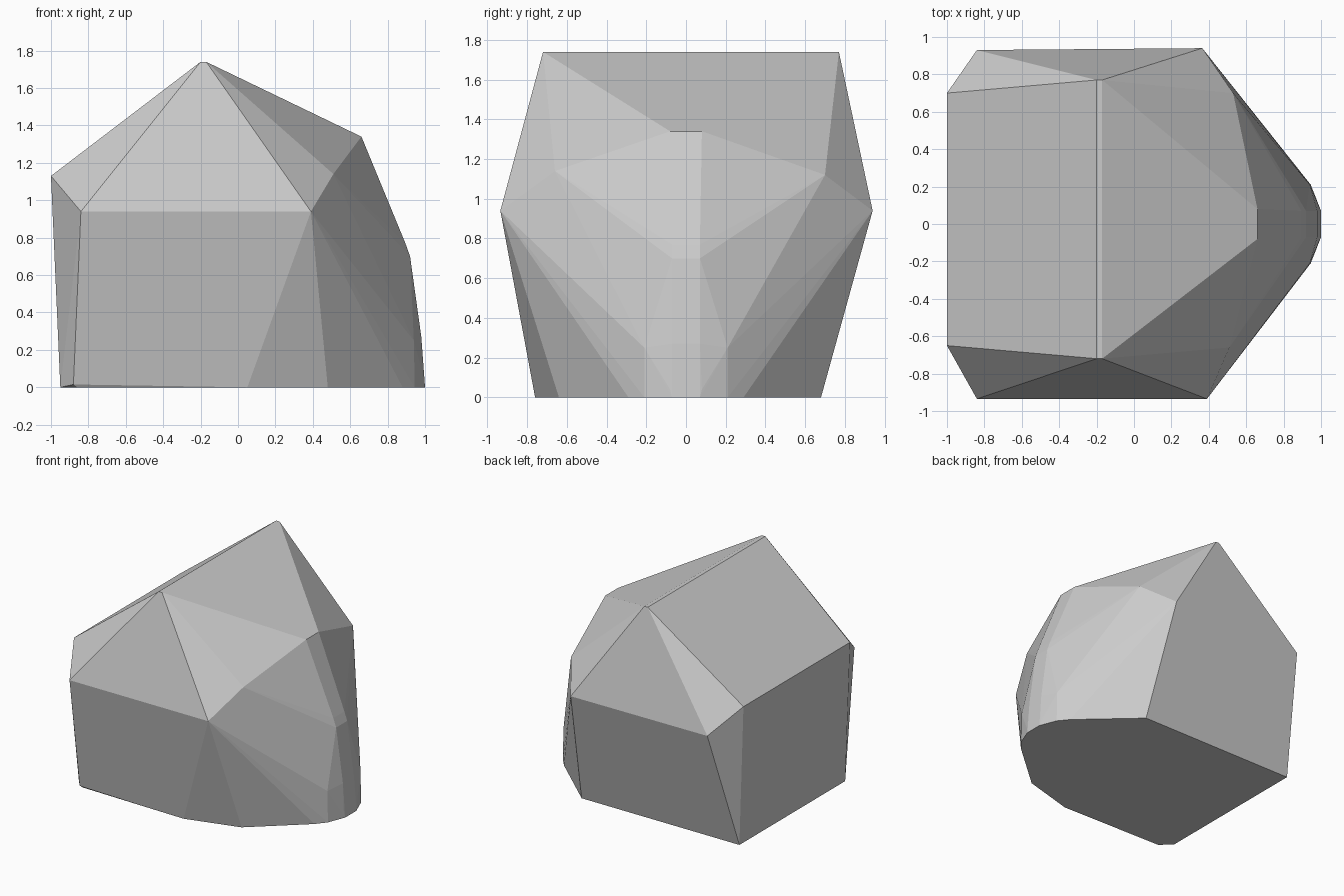
import bpy
import bmesh


def both_sides(points):
    return [(x, s * y, z) for x, y, z in points for s in (-1, 1)]


# rounded nose, mirrored front to back
nose = both_sides([
    (0.66, 0.08, 1.34), (0.895, 0.07, 0.77), (0.92, 0.07, 0.70),
    (0.98, 0.07, 0.27), (0.995, 0.08, 0.04), (1.0, 0.07, 0.0),
    (0.94, 0.21, 0.25), (0.945, 0.21, 0.0), (0.88, 0.29, 0.0),
])
# ridge, eaves and shoulders
roof = [
    (-0.20, -0.72, 1.74), (-0.17, -0.72, 1.74),
    (-0.20, 0.77, 1.74), (-0.17, 0.77, 1.74),
    (-1.0, -0.65, 1.13), (-1.0, 0.70, 1.13),
    (-0.84, -0.935, 0.94), (0.39, -0.935, 0.94),
    (-0.84, 0.93, 0.94), (0.365, 0.94, 0.94),
    (0.51, -0.66, 1.14), (0.53, 0.70, 1.12),
]
# outline standing on the ground
base = [
    (-0.95, 0.68, 0.0), (0.45, 0.68, 0.0),
    (-0.95, -0.66, 0.0), (-0.88, -0.75, 0.015), (-0.86, -0.74, 0.0),
    (0.05, -0.76, 0.0), (0.48, -0.64, 0.0),
]

# faceted boulder wrapped around the corner points
bm = bmesh.new()
for p in nose + roof + base:
    bm.verts.new(p)
hull = bmesh.ops.convex_hull(bm, input=bm.verts[:])
inner = {g for g in hull["geom_interior"] + hull["geom_unused"]
         if isinstance(g, bmesh.types.BMVert)}
bmesh.ops.delete(bm, geom=list(inner), context='VERTS')
bmesh.ops.dissolve_limit(bm, angle_limit=0.02, verts=bm.verts[:], edges=bm.edges[:])
bmesh.ops.recalc_face_normals(bm, faces=bm.faces[:])
mesh = bpy.data.meshes.new("boulder")
bm.to_mesh(mesh)
bm.free()
bpy.context.collection.objects.link(bpy.data.objects.new("boulder", mesh))
